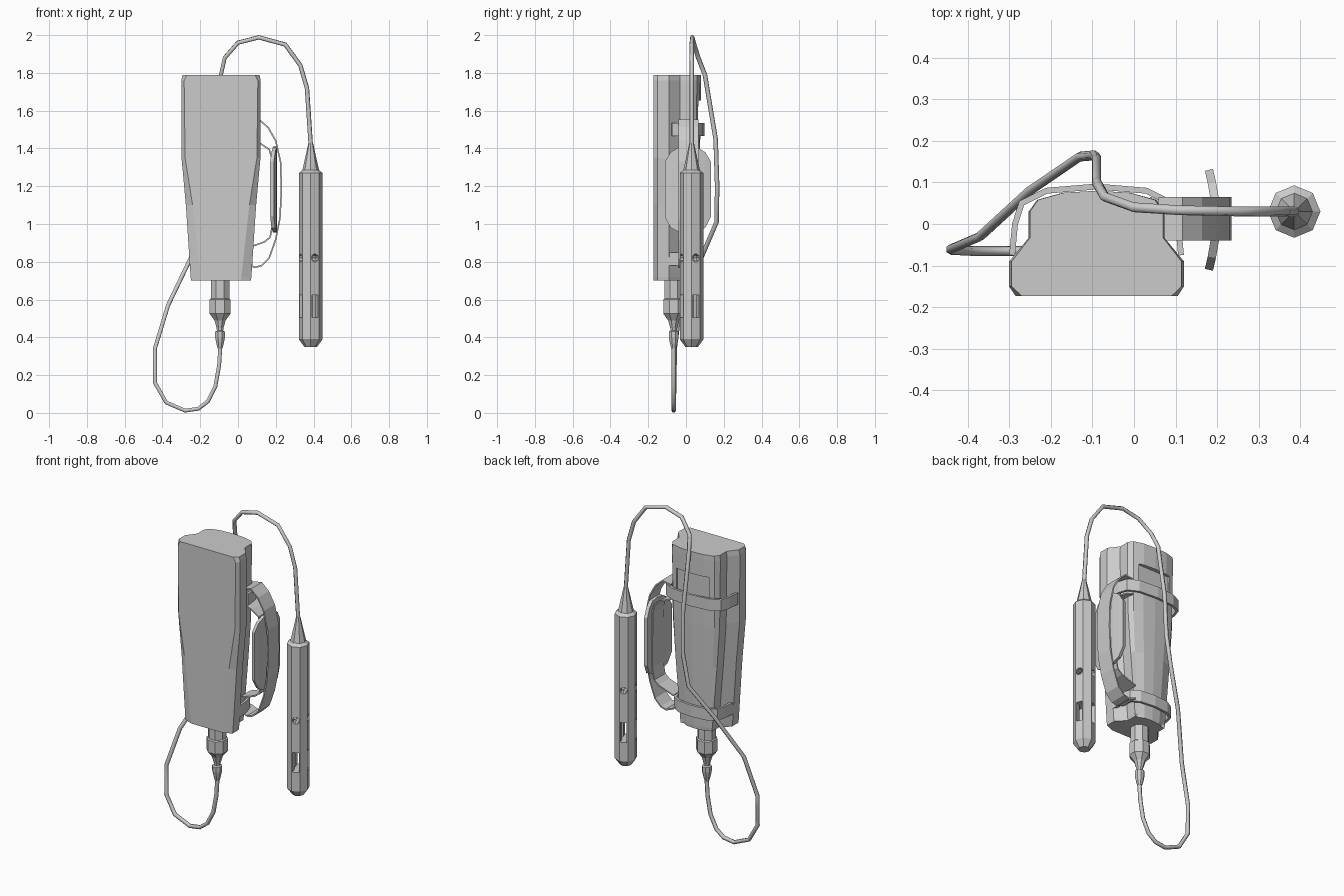
import bpy, math
from mathutils import Vector

if "Cube" in bpy.data.objects:
    bpy.data.objects.remove(bpy.data.objects["Cube"])

CX = -0.09  # centre line of the meter body


def make(name, verts, faces):
    me = bpy.data.meshes.new(name)
    me.from_pydata(verts, [], faces)
    me.update()
    ob = bpy.data.objects.new(name, me)
    bpy.context.collection.objects.link(ob)
    return ob


def loft(name, rings):
    """Skin a list of equal rings and cap both ends."""
    n = len(rings[0])
    verts = [p for r in rings for p in r]
    faces = [(k * n + i, k * n + (i + 1) % n, (k + 1) * n + (i + 1) % n, (k + 1) * n + i)
             for k in range(len(rings) - 1) for i in range(n)]
    faces.append(tuple(reversed(range(n))))
    faces.append(tuple(range(len(verts) - n, len(verts))))
    return make(name, verts, faces)


def lathe(name, x, y, profile, sides=8, turn=0.0):
    """profile: (radius, z) from bottom to top."""
    return loft(name, [[(x + r * math.cos(turn + i * math.tau / sides),
                         y + r * math.sin(turn + i * math.tau / sides), z)
                        for i in range(sides)] for r, z in profile])


def ribbon(name, pairs, thickness):
    """Strip between pairs of edge points, thickened on both sides."""
    verts = [p for pair in pairs for p in pair]
    faces = [(2 * i, 2 * i + 1, 2 * i + 3, 2 * i + 2) for i in range(len(pairs) - 1)]
    ob = make(name, verts, faces)
    m = ob.modifiers.new("thick", 'SOLIDIFY')
    m.thickness = thickness
    m.offset = 0
    m.use_even_offset = True
    return ob


def cut(ob, cutter):
    m = ob.modifiers.new("cut", 'BOOLEAN')
    m.operation = 'DIFFERENCE'
    m.object = cutter
    bpy.context.view_layer.objects.active = ob
    bpy.ops.object.modifier_apply(modifier=m.name)
    bpy.data.objects.remove(cutter)


def box(name, loc, size, turn=0.0):
    bpy.ops.mesh.primitive_cube_add(size=1, location=loc, rotation=(0, 0, turn))
    ob = bpy.context.object
    ob.name = name
    ob.scale = size
    ob.hide_render = True
    bpy.context.view_layer.update()
    return ob


# Meter body: wide front shell with a narrower humped back, tapering downwards
def body_ring(z, w, front, b, by):
    half = [(front, -0.173), (w, -0.15), (w, -0.09), (b, -0.033),
            (b, 0.03), (b - 0.02, by - 0.022), (b * 0.5, by - 0.005)]
    pts = half + [(0, by)] + [(-x, y) for x, y in reversed(half)]
    return [(CX + x, y, z) for x, y in pts]


body = loft("meter_body", [body_ring(*s) for s in (
    (0.70, 0.158, 0.105, 0.105, 0.050),
    (0.72, 0.161, 0.108, 0.108, 0.052),
    (1.10, 0.186, 0.150, 0.140, 0.066),
    (1.35, 0.209, 0.190, 0.158, 0.074),
    (1.76, 0.210, 0.195, 0.163, 0.080),
    (1.79, 0.204, 0.180, 0.160, 0.080))])
cut(body, box("pocket_cutter", (CX, 0.105, 1.585), (0.22, 0.10, 0.14)))

# Cable plug under the body
lathe("cable_plug", -0.095, -0.065, [
    (0.014, 0.34), (0.022, 0.37), (0.028, 0.40), (0.028, 0.43), (0.018, 0.435), (0.020, 0.45),
    (0.032, 0.49), (0.060, 0.525), (0.060, 0.60), (0.053, 0.605), (0.053, 0.71)], turn=math.pi / 8)

# Cable: loop below, up behind the body, over to the probe
path = [(-0.093, -0.065, 0.36), (-0.10, -0.065, 0.25), (-0.12, -0.065, 0.14),
        (-0.16, -0.065, 0.06), (-0.21, -0.065, 0.022), (-0.28, -0.065, 0.012),
        (-0.38, -0.065, 0.055), (-0.44, -0.062, 0.16), (-0.44, -0.06, 0.34),
        (-0.37, -0.03, 0.57), (-0.25, 0.08, 0.82), (-0.13, 0.162, 1.01),
        (-0.095, 0.165, 1.20), (-0.09, 0.157, 1.45), (-0.09, 0.10, 1.79),
        (-0.07, 0.065, 1.88), (0.00, 0.04, 1.96), (0.11, 0.033, 1.988),
        (0.25, 0.03, 1.95), (0.33, 0.03, 1.84), (0.365, 0.03, 1.72), (0.385, 0.03, 1.42)]
cu = bpy.data.curves.new("cable", 'CURVE')
cu.dimensions = '3D'
cu.bevel_depth = 0.012
cu.bevel_resolution = 1
cu.use_fill_caps = True
sp = cu.splines.new('POLY')
sp.points.add(len(path) - 1)
for p, co in zip(sp.points, path):
    p.co = (*co, 1)
bpy.context.collection.objects.link(bpy.data.objects.new("cable", cu))

# Probe: octagonal rod with cross slots and round holes
PX, PY = 0.385, 0.03
probe = lathe("probe", PX, PY, [(0.034, 0.35), (0.063, 0.39), (0.063, 1.27),
                                (0.044, 1.285), (0.012, 1.43)])
for k in range(2):
    turn = math.radians(22.5 + 90 * k)
    cut(probe, box("slot_cutter", (PX, PY, 0.565), (0.2, 0.036, 0.12), turn))
    bpy.ops.mesh.primitive_cylinder_add(vertices=10, radius=0.021, depth=0.2, location=(PX, PY, 0.82),
                                        rotation=(0, math.pi / 2, turn))
    cut(probe, bpy.context.object)

# Bands around the back of the body
for name, z, s, dy in (("upper_band", 1.50, 1.0, 0.0), ("lower_band", 0.815, 0.79, -0.02)):
    half = [(0.203, -0.075), (0.196, 0.0), (0.18, 0.05), (0.12, 0.08)]
    pts = [(-x, y) for x, y in half] + [(0, 0.09)] + half[::-1]
    ribbon(name, [((CX + x * s, y + dy, z - 0.035), (CX + x * s, y + dy, z + 0.035))
                  for x, y in pts], 0.014)

# Hand strap: outer loop and the inner loop that carries the pad
outer = [(0.06, 1.54), (0.115, 1.55), (0.16, 1.51), (0.20, 1.44), (0.225, 1.33), (0.23, 1.18),
         (0.222, 1.03), (0.20, 0.92), (0.165, 0.82), (0.125, 0.78), (0.09, 0.77), (0.04, 0.79)]
inner = [(0.06, 1.45), (0.12, 1.425), (0.165, 1.395), (0.182, 1.34), (0.184, 1.0),
         (0.17, 0.93), (0.14, 0.905), (0.04, 0.87)]
for name, pts in (("hand_strap_outer", outer), ("hand_strap_inner", inner)):
    ribbon(name, [((x, -0.04, z), (x, 0.065, z)) for x, z in pts], 0.008)

# Hand pad: bowed plate with clipped corners
ribbon("hand_pad", [((x, y, lo), (x, y, hi)) for x, y, lo, hi in (
    (0.180, -0.11, 1.04, 1.33), (0.187, -0.08, 0.98, 1.38), (0.194, -0.04, 0.96, 1.405),
    (0.197, 0.01, 0.955, 1.41), (0.194, 0.06, 0.96, 1.405), (0.187, 0.10, 0.98, 1.38),
    (0.180, 0.13, 1.04, 1.33))], 0.02)
